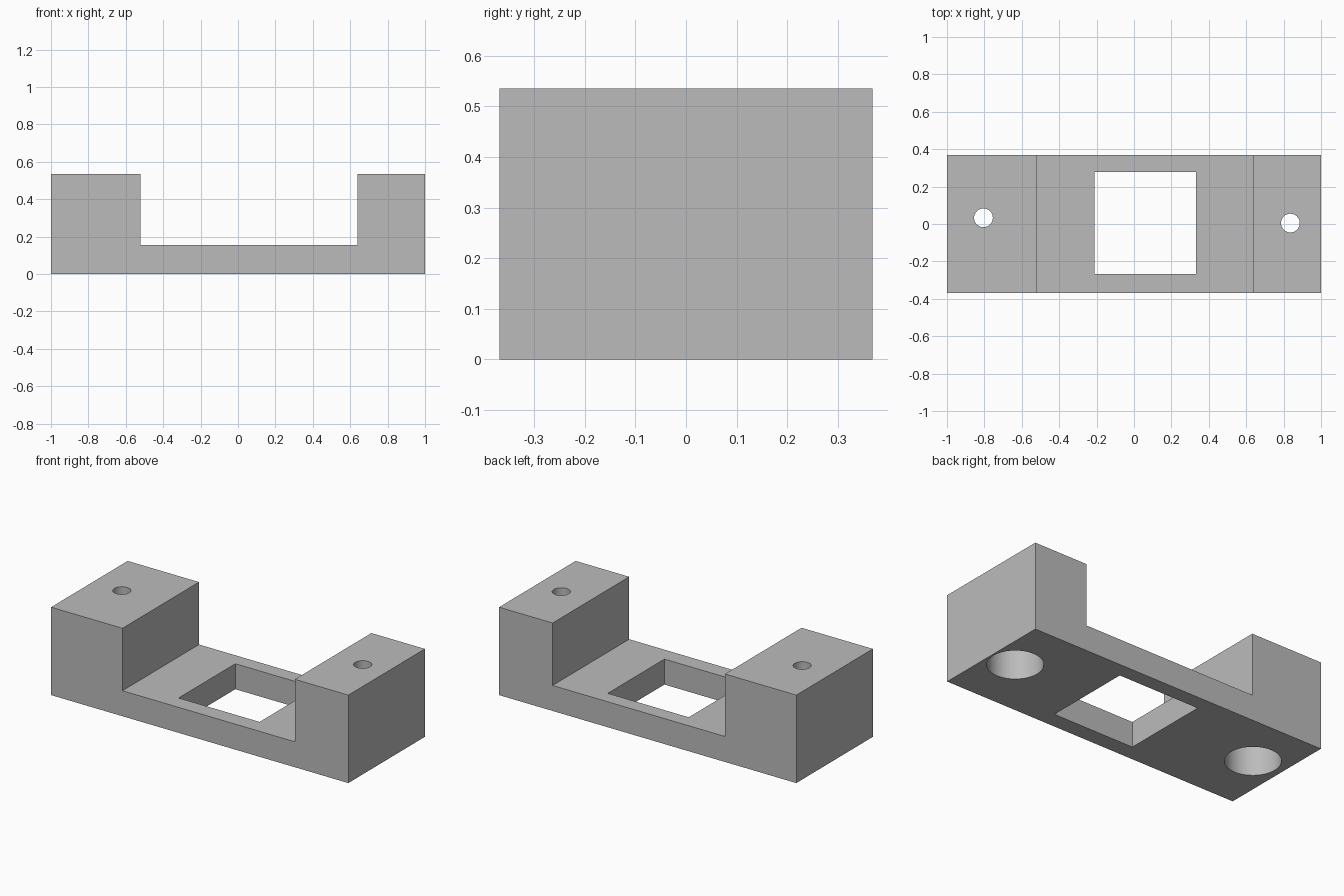
import bpy
import bmesh
import math

if "Cube" in bpy.data.objects:
    bpy.data.objects.remove(bpy.data.objects["Cube"], do_unlink=True)

grey = bpy.data.materials.new("plain grey")
grey.use_nodes = True
GREY = (0.5, 0.5, 0.5, 1)
grey.diffuse_color = GREY
grey.node_tree.nodes["Principled BSDF"].inputs["Base Color"].default_value = GREY

HALF_DEPTH = 0.368
HEIGHT = 0.535
PLATE = 0.155

# Bracket body: U-shaped side profile extruded front to back
profile = [(-1, 0), (1, 0), (1, HEIGHT), (0.64, HEIGHT), (0.64, PLATE),
           (-0.52, PLATE), (-0.52, HEIGHT), (-1, HEIGHT)]
bm = bmesh.new()
face = bm.faces.new([bm.verts.new((x, -HALF_DEPTH, z)) for x, z in profile])
side = bmesh.ops.extrude_face_region(bm, geom=[face])["geom"]
bmesh.ops.translate(bm, vec=(0, 2 * HALF_DEPTH, 0),
                    verts=[v for v in side if isinstance(v, bmesh.types.BMVert)])
bmesh.ops.recalc_face_normals(bm, faces=bm.faces)
mesh = bpy.data.meshes.new("bracket")
bm.to_mesh(mesh)
bm.free()
mesh.materials.append(grey)
bracket = bpy.data.objects.new("bracket", mesh)
bpy.context.collection.objects.link(bracket)


def cut(cutter):
    """Subtract the cutter from the bracket and discard it."""
    cutter.hide_render = True
    cutter.data.materials.append(grey)
    mod = bracket.modifiers.new("cut", "BOOLEAN")
    mod.operation = "DIFFERENCE"
    mod.solver = "EXACT"
    mod.object = cutter
    bpy.context.view_layer.objects.active = bracket
    bpy.ops.object.modifier_apply(modifier=mod.name)
    bpy.data.objects.remove(cutter, do_unlink=True)


def drill(x, y, radius, bottom, top):
    bpy.ops.mesh.primitive_cylinder_add(vertices=64, radius=radius, depth=top - bottom,
                                        location=(x, y, (top + bottom) / 2))
    cut(bpy.context.object)


# Rectangular window through the plate
bpy.ops.mesh.primitive_cube_add(size=1, location=(0.06, 0.005, PLATE / 2))
window = bpy.context.object
window.scale = (0.545, 0.545, 2 * PLATE)
bpy.context.view_layer.update()
cut(window)

# Screw holes, each with a wide counterbore from below
for x, y in [(-0.805, 0.033), (0.836, 0.005)]:
    drill(x, y, 0.153, -0.1, 0.38)
    drill(x, y, 0.05, 0.3, HEIGHT + 0.1)

# Smooth bores, sharp edges elsewhere
bpy.ops.object.select_all(action="DESELECT")
bracket.select_set(True)
bpy.context.view_layer.objects.active = bracket
bpy.ops.object.shade_smooth_by_angle(angle=math.radians(30))
